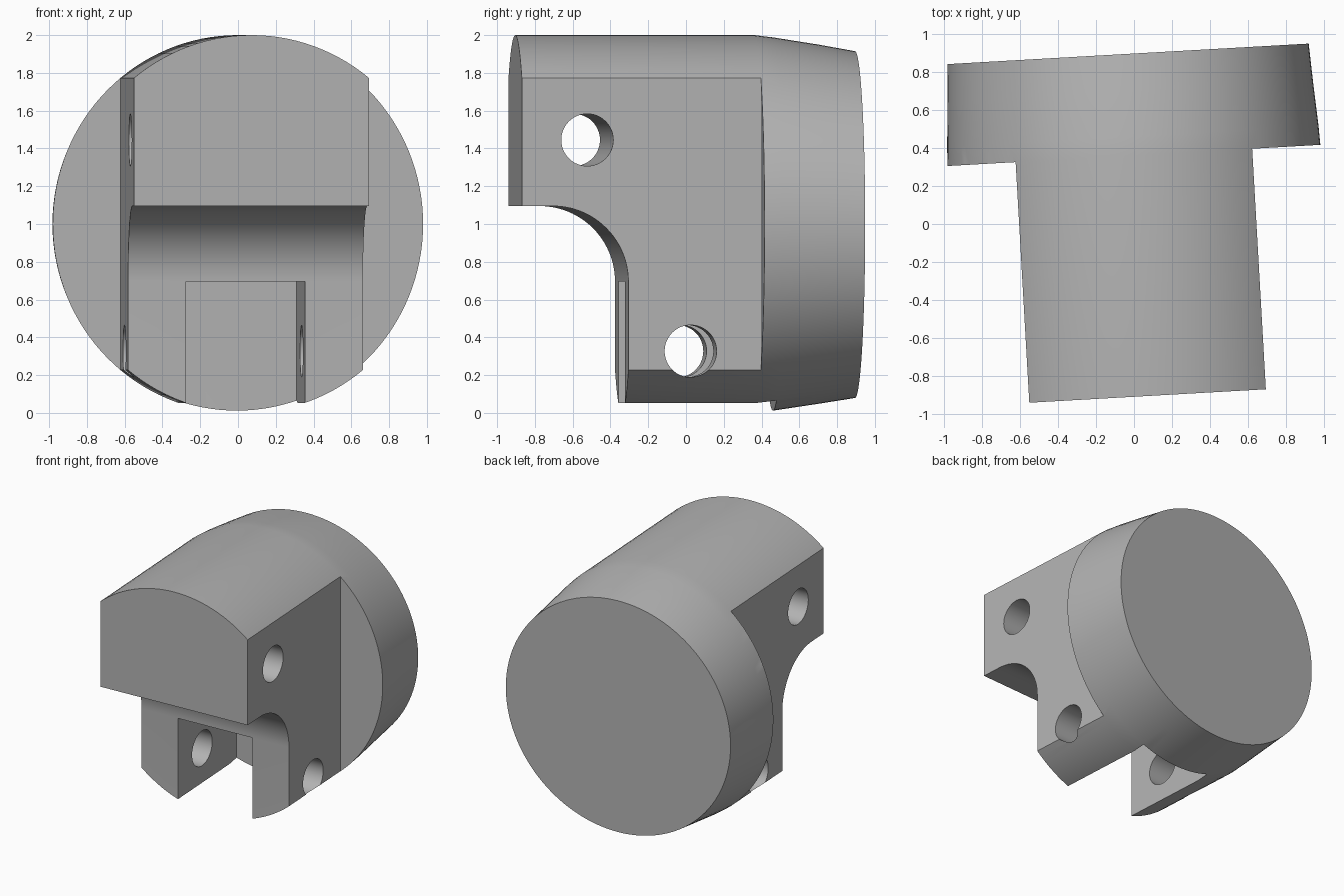
import bpy, bmesh, math
from mathutils import Matrix

cube = bpy.data.objects.get("Cube")
if cube:
    bpy.data.objects.remove(cube, do_unlink=True)

grey = bpy.data.materials.new("machined grey")
grey.use_nodes = True
colour = (0.45, 0.45, 0.45, 1)
grey.diffuse_color = colour
grey.node_tree.nodes["Principled BSDF"].inputs["Base Color"].default_value = colour

CX = 0.02                                   # centre line of the part
PLACE = Matrix.Rotation(math.radians(3.25), 4, 'Z') @ Matrix.Translation((CX, 0, 0))


def make(name, bm):
    """Turn a bmesh into a placed object with the grey material."""
    bmesh.ops.recalc_face_normals(bm, faces=bm.faces)
    mesh = bpy.data.meshes.new(name)
    bm.to_mesh(mesh)
    bm.free()
    mesh.transform(PLACE)
    mesh.materials.append(grey)
    ob = bpy.data.objects.new(name, mesh)
    bpy.context.collection.objects.link(ob)
    return ob


def loft(name, rings):
    """Skin a row of closed loops and cap both ends."""
    bm = bmesh.new()
    loops = [[bm.verts.new(p) for p in ring] for ring in rings]
    n = len(loops[0])
    for a, b in zip(loops, loops[1:]):
        for i in range(n):
            j = (i + 1) % n
            bm.faces.new((a[i], a[j], b[j], b[i]))
    bm.faces.new(loops[0])
    bm.faces.new(loops[-1])
    return make(name, bm)


def ellipse(y, rx, rz, cz=1.0, n=128):
    angles = [math.tau * i / n for i in range(n)]
    return [(rx * math.cos(a), y, cz + rz * math.sin(a)) for a in angles]


def prism(name, profile, x0, x1):
    """Extrude a (y, z) profile across x."""
    return loft(name, [[(x, y, z) for y, z in profile] for x in (x0, x1)])


def box(name, x0, x1, y0, y1, z0, z1):
    return prism(name, [(y0, z0), (y1, z0), (y1, z1), (y0, z1)], x0, x1)


def circle(y, z, r, n=48):
    angles = [math.tau * i / n for i in range(n)]
    return [(y + r * math.cos(a), z + r * math.sin(a)) for a in angles]


# round body with a tapered rear collar
FRONT, COLLAR, BACK = -0.907, 0.36, 0.895
body = loft("clevis_body", [
    ellipse(FRONT, 0.982, 1.0),
    ellipse(COLLAR, 0.982, 1.0),
    ellipse(0.46, 0.978, 0.988),
    ellipse(0.7, 0.962, 0.951, 0.999),
    ellipse(BACK, 0.951, 0.918, 0.997)])

# flats on both sides, ahead of the collar
HALF = 0.623
cutters = [box("side_cutter", *sorted((s * HALF, s * 1.5)), -1.5, COLLAR, -0.5, 2.5)
           for s in (-1, 1)]

# open lower front with a rounded inner corner
R, STEP, ROOF = 0.4, -0.342, 1.095
arc = [(STEP - R + R * math.sin(t), ROOF - R + R * math.cos(t))
       for t in (math.pi / 2 * i / 24 for i in range(25))]
cutters.append(prism("jaw_cutter", [(-1.5, -0.5), (-1.5, ROOF)] + arc + [(STEP, -0.5)], -1.4, 1.4))

# slot between the two lower lugs
cutters.append(box("slot_cutter", -0.316, 0.316, -1.0, 0.46, -0.5, 0.695))

# cross holes for the pins
for name, y, z in (("upper_hole", -0.56, 1.445), ("lower_hole", -0.012, 0.327)):
    cutters.append(prism(name, circle(y, z, 0.138), -1.4, 1.4))

bpy.ops.object.select_all(action='DESELECT')
bpy.context.view_layer.objects.active = body
body.select_set(True)
for cutter in cutters:
    cutter.hide_render = True
    mod = body.modifiers.new(cutter.name, 'BOOLEAN')
    mod.operation = 'DIFFERENCE'
    mod.solver = 'EXACT'
    mod.object = cutter
    bpy.ops.object.modifier_apply(modifier=mod.name)
    bpy.data.objects.remove(cutter, do_unlink=True)

bpy.ops.object.shade_smooth_by_angle(angle=math.radians(25))
